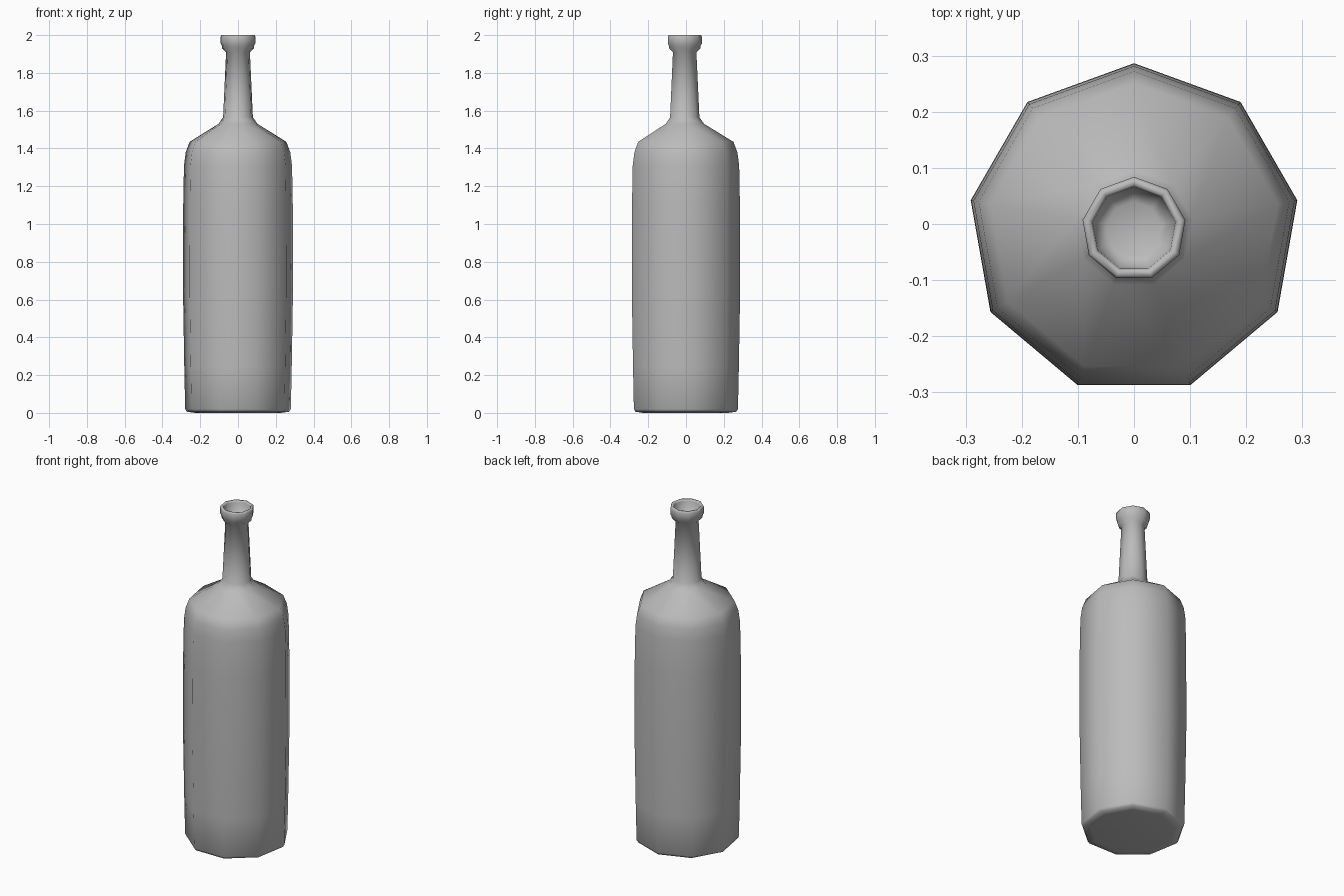
import bpy
import bmesh
from math import sin, cos, tau

SIDES = 9
CENTRE_Y = -0.009  # odd-sided ring, shifted so its bounds are centred

# Remove the default cube
cube = bpy.data.objects.get("Cube")
if cube:
    bpy.data.objects.remove(cube, do_unlink=True)

# Single grey glass colour
grey = bpy.data.materials.new("grey glass")
grey.use_nodes = True
colour = (0.5, 0.5, 0.5, 1)
grey.diffuse_color = colour
grey.node_tree.nodes["Principled BSDF"].inputs["Base Color"].default_value = colour


def lathe(name, profile):
    """Spin (radius, height) rings into a closed nine-sided solid."""
    bm = bmesh.new()
    rings = [[bm.verts.new((r * sin(tau * i / SIDES),
                            r * cos(tau * i / SIDES) + CENTRE_Y, z))
              for i in range(SIDES)] for r, z in profile]
    for low, high in zip(rings, rings[1:]):
        for i in range(SIDES):
            j = (i + 1) % SIDES
            bm.faces.new((low[i], low[j], high[j], high[i]))
    bm.faces.new(rings[0])
    bm.faces.new(rings[-1])
    bmesh.ops.recalc_face_normals(bm, faces=bm.faces)
    for face in bm.faces:
        face.smooth = True
    mesh = bpy.data.meshes.new(name)
    bm.to_mesh(mesh)
    bm.free()
    mesh.materials.append(grey)
    obj = bpy.data.objects.new(name, mesh)
    bpy.context.collection.objects.link(obj)
    return obj


base = [(0.232, 0.0), (0.275, 0.006), (0.284, 0.02)]
body = [(0.289, 0.25), (0.2955, 0.64), (0.2945, 1.1), (0.2905, 1.31)]
shoulder = [(0.281, 1.38), (0.26, 1.435), (0.105, 1.53)]
neck = [(0.08, 1.565), (0.064, 1.91)]
lip = [(0.085, 1.93), (0.087, 1.945), (0.093, 1.955), (0.093, 1.992), (0.089, 2.0)]
mouth = [(0.079, 2.0), (0.075, 1.99), (0.068, 1.935), (0.049, 1.925)]

lathe("bottle", base + body + shoulder + neck + lip + mouth)
